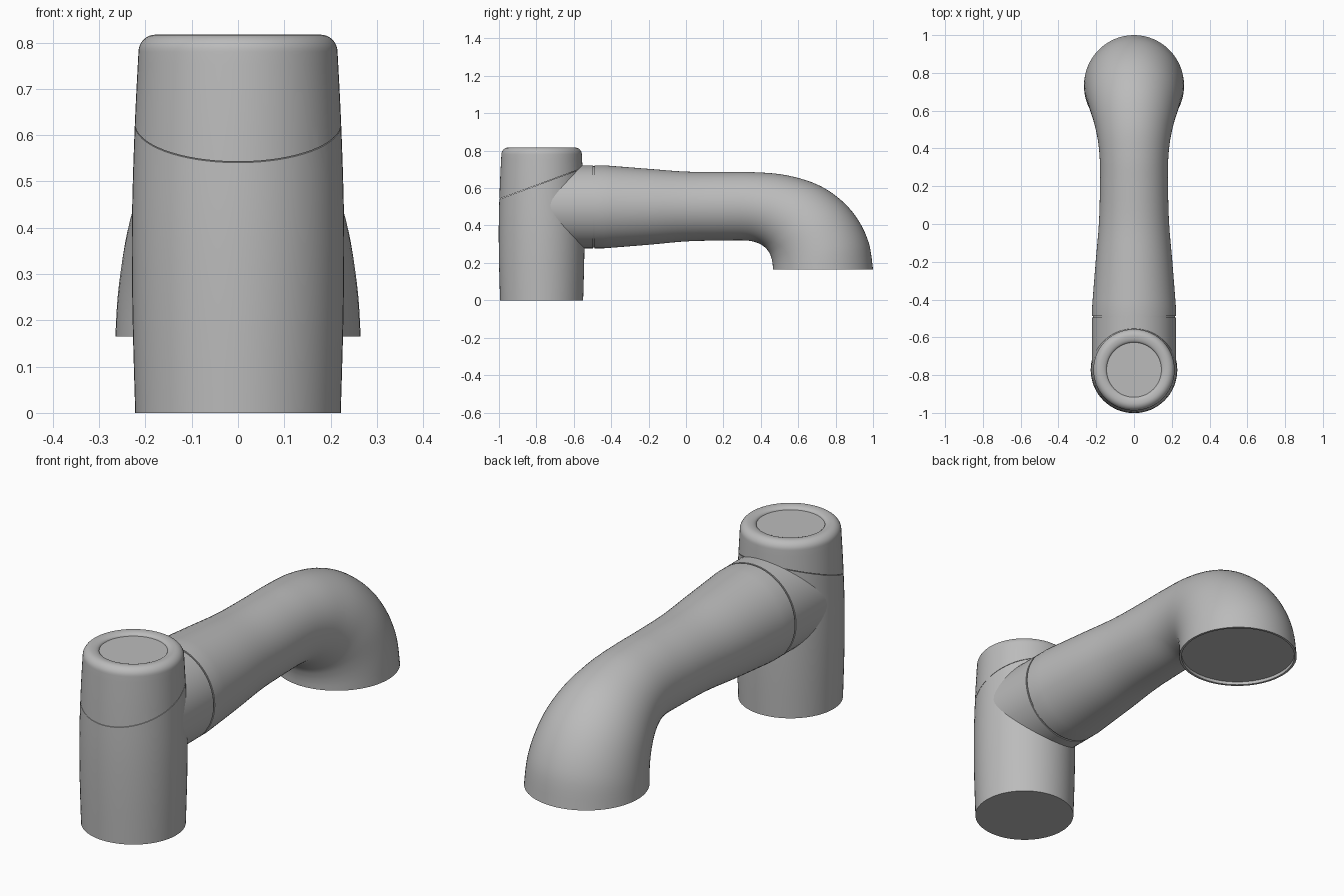
import bpy, bmesh, math
from mathutils import Vector

cube = bpy.data.objects.get("Cube")
if cube:
    bpy.data.objects.remove(cube)

SEG = 64
COLUMN_Y = -0.772
AXIS_Z = 0.5

grey = bpy.data.materials.new("satin_grey")
grey.use_nodes = True
grey.diffuse_color = (0.5, 0.5, 0.5, 1)
grey.node_tree.nodes["Principled BSDF"].inputs["Base Color"].default_value = (0.5, 0.5, 0.5, 1)


def finish(name, bm):
    bmesh.ops.recalc_face_normals(bm, faces=bm.faces)
    mesh = bpy.data.meshes.new(name)
    bm.to_mesh(mesh)
    bm.free()
    mesh.materials.append(grey)
    obj = bpy.data.objects.new(name, mesh)
    bpy.context.collection.objects.link(obj)
    bpy.ops.object.select_all(action='DESELECT')
    obj.select_set(True)
    bpy.context.view_layer.objects.active = obj
    bpy.ops.object.shade_smooth_by_angle(angle=math.radians(35))
    return obj


def loft(sections):
    """Skin ellipses given as (centre, half axis, half axis) and cap both ends."""
    bm = bmesh.new()
    rings = []
    for c, u, v in sections:
        angles = [2 * math.pi * i / SEG for i in range(SEG)]
        rings.append([bm.verts.new(c + u * math.cos(a) + v * math.sin(a)) for a in angles])
    for a, b in zip(rings, rings[1:]):
        for i in range(SEG):
            j = (i + 1) % SEG
            bm.faces.new((a[i], a[j], b[j], b[i]))
    bm.faces.new(rings[0])
    bm.faces.new(rings[-1])
    return bm


def catmull(pts, steps):
    """Smooth a list of equal-length tuples."""
    out = []
    for i in range(len(pts) - 1):
        p0, p1, p2 = pts[max(i - 1, 0)], pts[i], pts[i + 1]
        p3 = pts[min(i + 2, len(pts) - 1)]
        for s in range(steps):
            t = s / steps
            out.append(tuple(
                b + 0.5 * t * (c - a + t * (2 * a - 5 * b + 4 * c - d + t * (3 * (b - c) + d - a)))
                for a, b, c, d in zip(p0, p1, p2, p3)))
    out.append(pts[-1])
    return out


# Column: turned profile with a rounded rim and a shallow dished top
def column():
    profile = catmull([(0.222, 0), (0.228, 0.22), (0.229, 0.42), (0.223, 0.62), (0.215, 0.78)], 4)
    for i in range(1, 9):
        a = math.pi / 2 * i / 8
        profile.append((0.178 + 0.037 * math.cos(a), 0.78 + 0.037 * math.sin(a)))
    for i in range(1, 6):
        a = math.pi / 2 * i / 5
        profile.append((0.178 - 0.033 * math.sin(a), 0.803 + 0.014 * math.cos(a)))
    return loft([(Vector((0, COLUMN_Y, z)), Vector((r, 0, 0)), Vector((0, r, 0)))
                 for r, z in profile])


# The column is divided along a slanted seam into body and cap
normal = Vector((0, -0.37, 1)).normalized()
for name, side in (("column_body", 1), ("column_cap", -1)):
    bm = column()
    cut = bmesh.ops.bisect_plane(
        bm, geom=bm.verts[:] + bm.edges[:] + bm.faces[:],
        plane_co=Vector((0, COLUMN_Y, 0.625)) - normal * side * 0.001,
        plane_no=normal * side, clear_outer=True)
    edges = [e for e in cut["geom_cut"] if isinstance(e, bmesh.types.BMEdge)]
    bmesh.ops.contextual_create(bm, geom=edges)
    finish(name, bm)


# Collar and the narrow neck hidden in the joint
def tube(name, y0, y1, r):
    finish(name, loft([(Vector((0, y, AXIS_Z)), Vector((r, 0, 0)), Vector((0, 0, r)))
                       for y in (y0, y1)]))


tube("collar", COLUMN_Y, -0.496, 0.222)
tube("joint_neck", -0.52, -0.47, 0.217)

# Spout: upper outline y, z, lower outline y, z, half width
stations = [
    (-0.44, 0.722, -0.44, 0.278, 0.222),
    (-0.2, 0.703, -0.2, 0.297, 0.203),
    (0, 0.688, 0, 0.315, 0.186),
    (0.2, 0.686, 0.2, 0.32, 0.18),
    (0.36, 0.685, 0.32, 0.32, 0.181),
    (0.53, 0.67, 0.38, 0.308, 0.193),
    (0.70, 0.62, 0.42, 0.285, 0.215),
    (0.83, 0.535, 0.445, 0.255, 0.236),
    (0.92, 0.43, 0.457, 0.225, 0.25),
    (0.978, 0.305, 0.463, 0.195, 0.26),
    (1, 0.165, 0.465, 0.165, 0.265),
]
sections = [(Vector((0, -0.488, AXIS_Z)), Vector((0.222, 0, 0)), Vector((0, 0, 0.222)))]
for ty, tz, by, bz, w in catmull(stations, 5):
    top, low = Vector((0, ty, tz)), Vector((0, by, bz))
    sections.append(((top + low) / 2, Vector((w, 0, 0)), (top - low) / 2))

# Thin lip and recessed outlet face
centre, u, v = sections[-1]
for rise in (0, 0.015):
    sections.append((centre + Vector((0, 0, rise)), u * 0.96, v * 0.96))
finish("spout", loft(sections))
